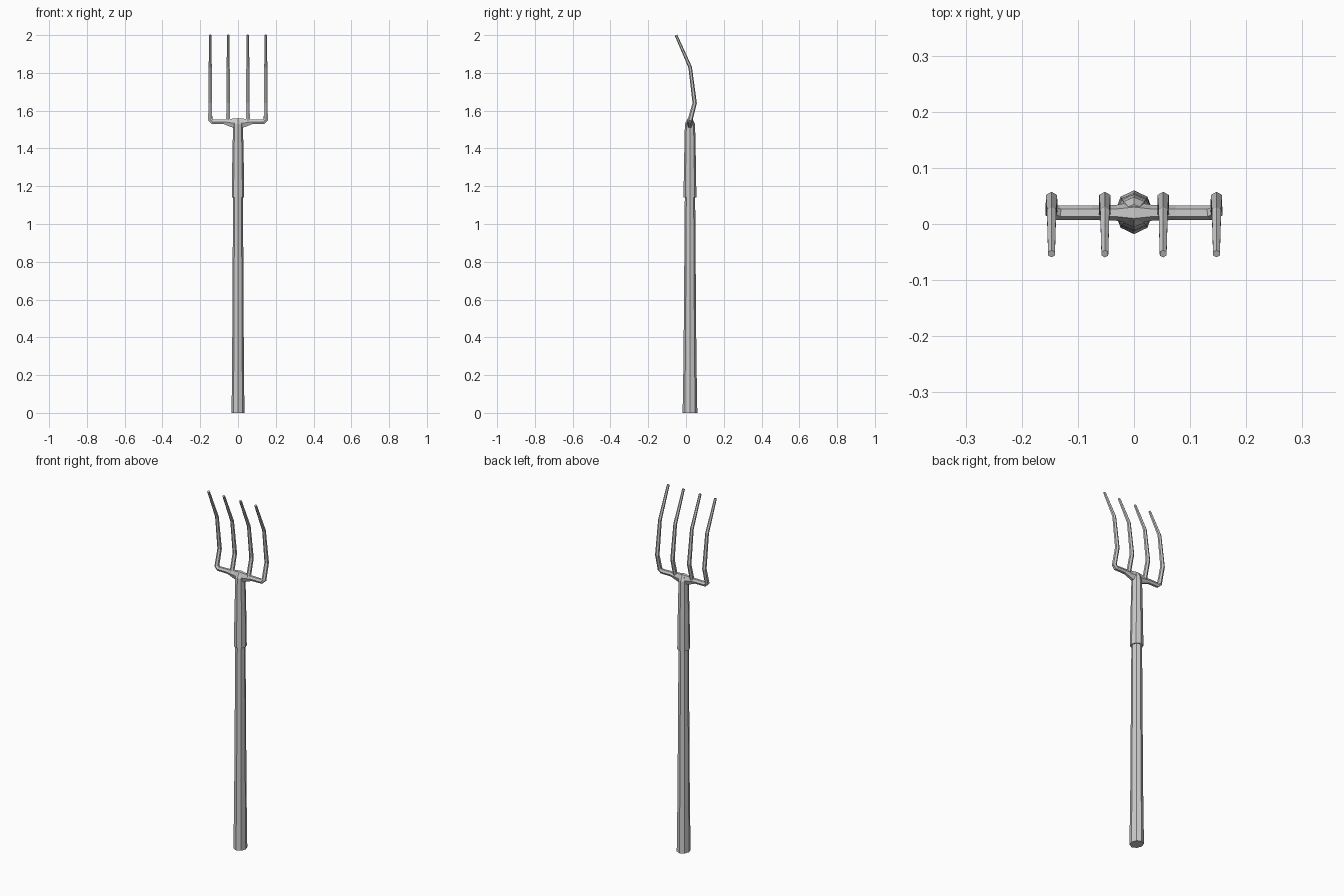
import bpy, bmesh
from math import sin, cos, pi
from mathutils import Vector

if "Cube" in bpy.data.objects:
    bpy.data.objects.remove(bpy.data.objects["Cube"])

CY = 0.021  # y of the handle axis


def sweep(name, stations, sides, ref=(0, 1, 0), phase=0.0):
    """Capped tube through (point, side radius, ref radius) stations."""
    ref = Vector(ref)
    pts = [Vector(s[0]) for s in stations]
    bm = bmesh.new()
    rings = []
    for i, (p, rs, rn) in enumerate(stations):
        t = Vector((0, 0, 0))
        if i > 0:
            t += (pts[i] - pts[i - 1]).normalized()
        if i < len(pts) - 1:
            t += (pts[i + 1] - pts[i]).normalized()
        t.normalize()
        side = t.cross(ref).normalized()
        normal = side.cross(t).normalized()
        rings.append([bm.verts.new(pts[i]
                                   + side * rs * cos(2 * pi * k / sides + phase)
                                   + normal * rn * sin(2 * pi * k / sides + phase))
                      for k in range(sides)])
    for a, b in zip(rings, rings[1:]):
        for k in range(sides):
            n = (k + 1) % sides
            bm.faces.new((a[k], a[n], b[n], b[k]))
    bm.faces.new(rings[0])
    bm.faces.new(rings[-1])
    bmesh.ops.recalc_face_normals(bm, faces=bm.faces)
    mesh = bpy.data.meshes.new(name)
    bm.to_mesh(mesh)
    bm.free()
    obj = bpy.data.objects.new(name, mesh)
    bpy.context.collection.objects.link(obj)
    return obj


# wooden handle, thicker at the butt
sweep("handle", [((0, CY, z), rx, ry) for z, rx, ry in
                 [(0, .034, .039), (.3, .031, .034), (1.2, .026, .027)]], 8)

# metal socket with a small rounded cap
sweep("socket", [((0, CY, z), rx, ry) for z, rx, ry in
                 [(1.14, .033, .034), (1.3, .031, .032),
                  (1.53, .026, .027), (1.555, .014, .014)]], 8)

# bent tine profile, listed as (y, z, radius) from the shoulder to the tip
BEND = [(.046, 1.64, .0115), (.022, 1.83, .0095), (-.053, 2.0, .007)]


def tine(x):
    return [((x, y, z), r, r) for y, z, r in BEND]


# inner tines
for side, x in (("left", -.052), ("right", .052)):
    sweep("inner_tine_" + side,
          [((x, .019, 1.54), .012, .012)] + tine(x), 6, phase=pi / 6)

# crossbar and outer tines as one continuous bent rod
half = [((.147, .022, 1.552), .013, .013), ((.135, .02, 1.541), .014, .013),
        ((.075, .02, 1.541), .014, .013), ((.032, .02, 1.535), .026, .014)]
right = tine(.147)[::-1] + half
left = [((-p[0], p[1], p[2]), a, b) for p, a, b in right[::-1]]
sweep("crossbar_and_outer_tines",
      right + [((0, .02, 1.533), .032, .02)] + left, 6, phase=pi / 6)
